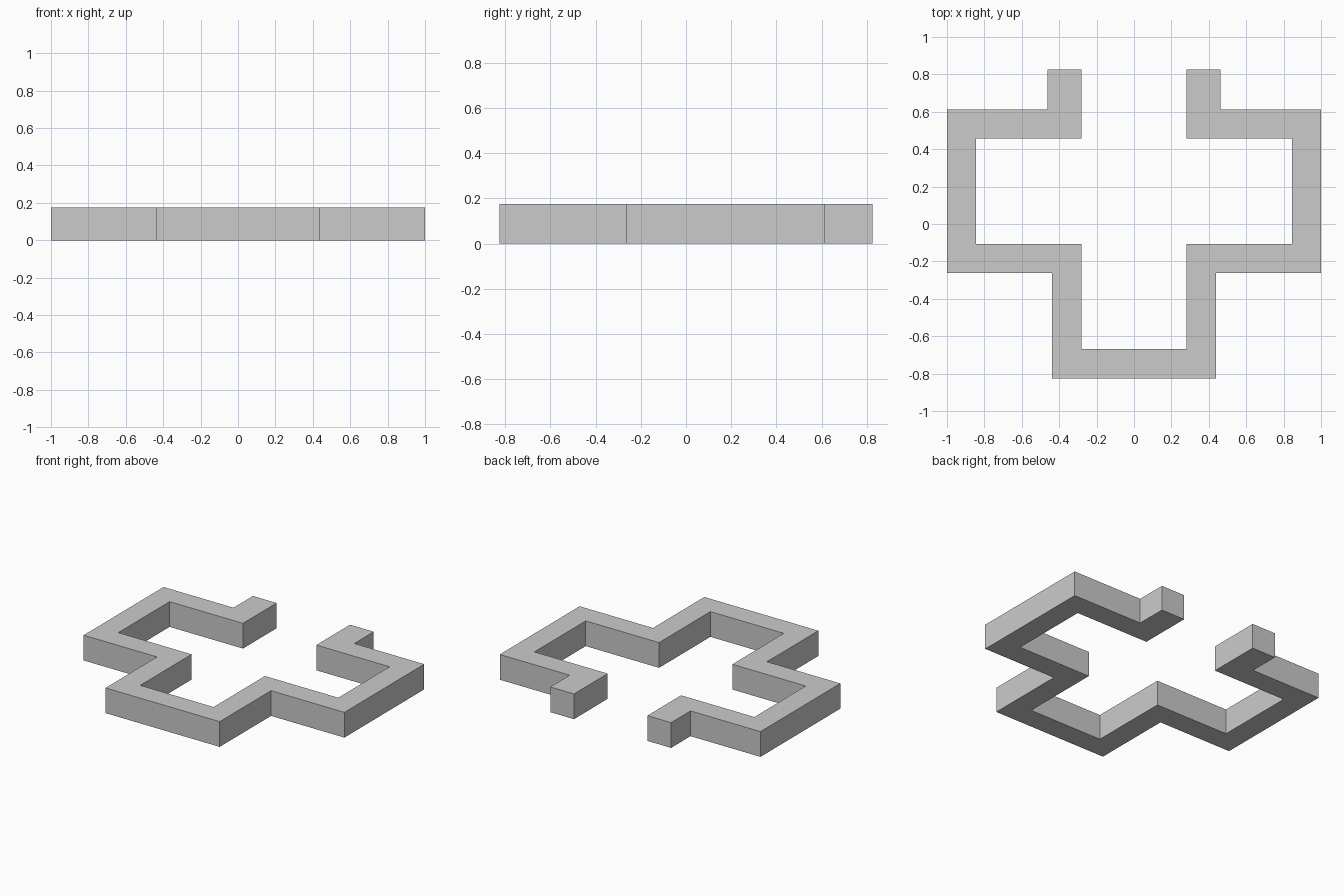
import bpy, bmesh

if "Cube" in bpy.data.objects:
    bpy.data.objects.remove(bpy.data.objects["Cube"])

HEIGHT = 0.175
CELL = 0.5625            # inner room size
WALL = 0.156             # wall thickness
X1 = CELL / 2            # inner face of the central passage
X2 = X1 + CELL           # inner face of the side arms
Y0, Y1, Y2 = -0.669, -0.1065, 0.456
Y_END = 0.825            # tip of the entrance stubs
STUB = 0.182             # entrance stub thickness

# Right half of the plan: outer side going back, then inner side returning
outer = [(X1 + WALL, Y0 - WALL), (X1 + WALL, Y1 - WALL),
         (X2 + WALL, Y1 - WALL), (X2 + WALL, Y2 + WALL),
         (X1 + STUB, Y2 + WALL), (X1 + STUB, Y_END)]
inner = [(X1, Y_END), (X1, Y2), (X2, Y2), (X2, Y1), (X1, Y1), (X1, Y0)]
right = outer + inner
outline = right + [(-x, y) for x, y in reversed(right)]

# Cross-shaped wall, extruded from its plan
bm = bmesh.new()
base = bm.faces.new([bm.verts.new((x, y, 0)) for x, y in outline])
ext = bmesh.ops.extrude_face_region(bm, geom=[base], use_keep_orig=True)
top = [v for v in ext["geom"] if isinstance(v, bmesh.types.BMVert)]
bmesh.ops.translate(bm, verts=top, vec=(0, 0, HEIGHT))
bmesh.ops.recalc_face_normals(bm, faces=bm.faces[:])
mesh = bpy.data.meshes.new("cross_wall")
bm.to_mesh(mesh)
bm.free()
bpy.context.collection.objects.link(bpy.data.objects.new("cross_wall", mesh))
